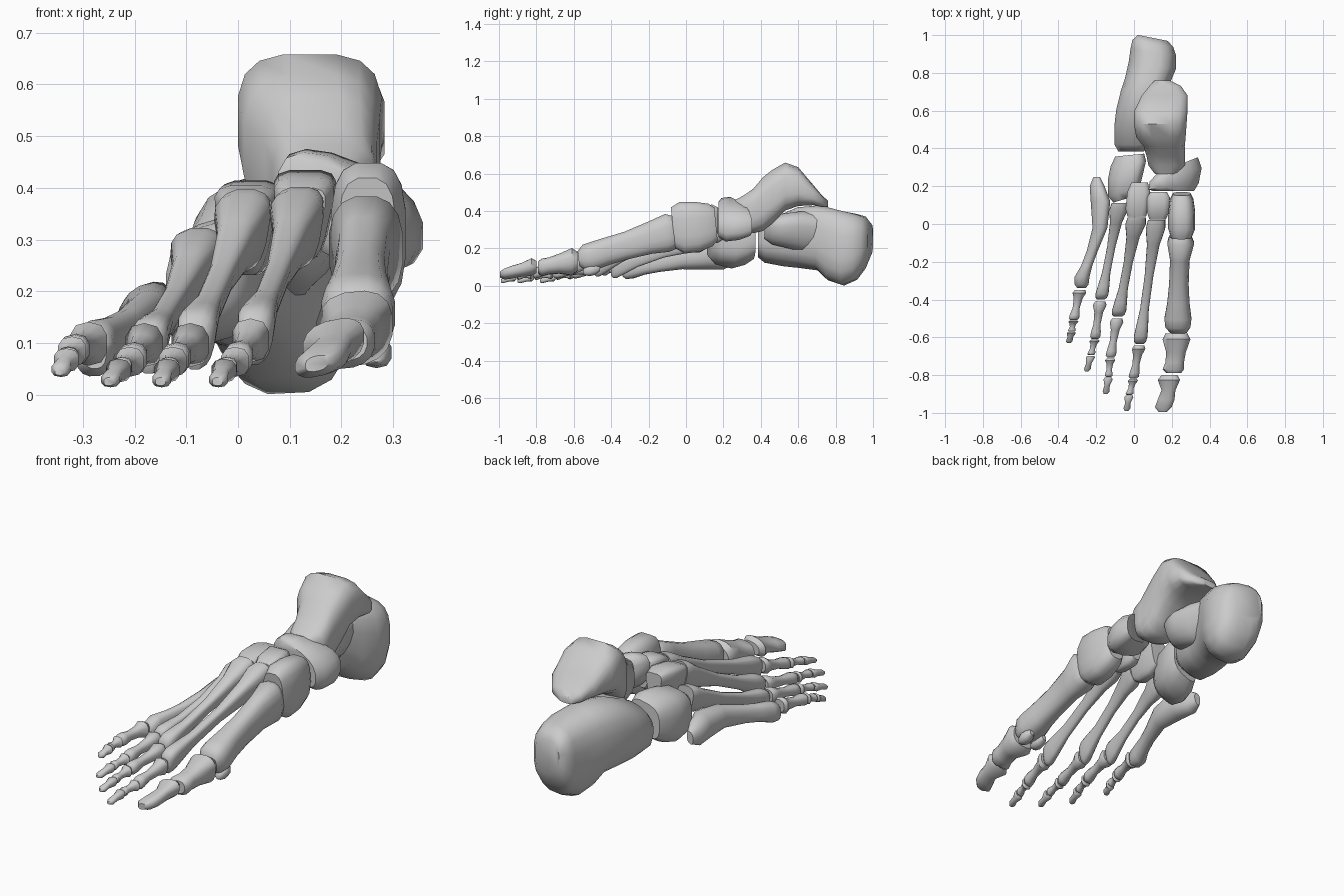
import bpy, bmesh
from math import cos, sin, pi, radians, copysign


def loft(name, rings, n=2.5, taper=0, roll=(0, 0), kx=(0, 0), kz=0, sides=16):
    """Skin rings (y, x0, x1, z0, z1). taper widens the top; roll shears z along x and
    kx slants y along x (first, last ring); kz slants y along z."""
    bm = bmesh.new()
    loops = []
    for r, (y, x0, x1, z0, z1) in enumerate(rings):
        t = r / (len(rings) - 1)
        slant, tilt = (p[0] + (p[1] - p[0]) * t for p in (kx, roll))
        loop = []
        for i in range(sides):
            a = 2 * pi * (i + .5) / sides
            u = copysign(abs(cos(a)) ** (2 / n), cos(a))
            v = copysign(abs(sin(a)) ** (2 / n), sin(a))
            dx = u * (x1 - x0) / 2 * (1 + taper * (v - abs(taper) / 2))
            dz = v * (z1 - z0) / 2 + tilt * dx
            loop.append(bm.verts.new(((x0 + x1) / 2 + dx, y + slant * dx + kz * dz,
                                      (z0 + z1) / 2 + dz)))
        loops.append(loop)
    for a, b in zip(loops, loops[1:]):
        for i in range(sides):
            j = (i + 1) % sides
            bm.faces.new((a[i], a[j], b[j], b[i]))
    bm.faces.new(loops[0])
    bm.faces.new(loops[-1])
    bmesh.ops.recalc_face_normals(bm, faces=bm.faces)
    me = bpy.data.meshes.new(name)
    bm.to_mesh(me)
    bm.free()
    me.shade_smooth()
    me.set_sharp_from_angle(angle=radians(48))
    ob = bpy.data.objects.new(name, me)
    bpy.context.collection.objects.link(ob)
    return ob


def shaft(name, a, b, w, h, profile, **kw):
    """Long bone from a to b; profile holds (t, width factor, height factor)."""
    rings = []
    for t, fw, fh in profile:
        x, y, z = (p + (q - p) * t for p, q in zip(a, b))
        rings.append((y, x - w * fw / 2, x + w * fw / 2, z - h * fh / 2, z + h * fh / 2))
    return loft(name, rings, **kw)


# Heel bone with its inner shelf
loft("heel_bone", [
    (.385, -.085, .055, .16, .29), (.42, -.105, .08, .13, .33), (.52, -.105, .10, .11, .38),
    (.60, -.095, .125, .10, .415), (.70, -.07, .165, .085, .425), (.755, -.05, .19, .03, .42),
    (.84, -.03, .225, .0, .40), (.91, -.02, .225, .03, .385), (.955, -.01, .21, .09, .37),
    (.985, .02, .18, .16, .33)], n=2.8, kx=(0, -.2), roll=(.35, -.1))
loft("heel_shelf", [
    (.42, .03, .13, .25, .33), (.46, .0, .19, .22, .375),
    (.54, -.02, .205, .20, .39), (.62, -.02, .185, .18, .40), (.70, -.02, .165, .18, .39)],
    taper=.25)

# Ankle bone
loft("ankle_bone", [
    (.265, .11, .23, .34, .46), (.31, .075, .27, .30, .485), (.36, .065, .27, .28, .52),
    (.41, .05, .27, .29, .58), (.46, .01, .275, .33, .62), (.53, -.002, .28, .40, .66),
    (.60, .0, .285, .425, .635), (.68, .04, .285, .43, .54), (.73, .08, .25, .42, .48),
    (.76, .11, .19, .42, .455)], n=3.2)

# Mid-foot bones
loft("navicular_bone", [
    (.175, .10, .32, .275, .435), (.20, .075, .345, .255, .45),
    (.26, .08, .36, .265, .455), (.31, .12, .34, .28, .435)], roll=(-.38, -.38), kx=(0, .4))
loft("inner_wedge_bone", [
    (-.07, .195, .305, .2, .42), (-.02, .18, .325, .17, .45), (.06, .18, .325, .18, .45),
    (.13, .19, .315, .21, .44), (.16, .205, .3, .24, .42)], n=3, kz=-.1)
loft("middle_wedge_bone", [
    (.025, .085, .165, .27, .40), (.06, .075, .18, .26, .42),
    (.14, .075, .185, .26, .435), (.17, .09, .17, .28, .42)], n=4, taper=.35)
loft("outer_wedge_bone", [
    (.04, -.03, .06, .25, .39), (.08, -.04, .07, .23, .405),
    (.17, -.03, .08, .23, .415), (.22, -.01, .07, .26, .40)], n=4, taper=.35)
loft("cuboid_bone", [
    (.13, -.11, .0, .16, .30), (.17, -.14, .03, .12, .33), (.25, -.14, .05, .10, .34),
    (.32, -.125, .065, .12, .34), (.365, -.10, .055, .15, .32)], n=3, kx=(.3, .1),
    roll=(.3, .3))

# First and fifth metatarsals, which have their own shapes
loft("metatarsal_1", [
    (-.065, .185, .305, .195, .375), (-.10, .175, .32, .18, .385), (-.19, .19, .295, .17, .345),
    (-.32, .185, .29, .14, .29), (-.42, .175, .295, .11, .26), (-.50, .16, .305, .08, .235),
    (-.545, .165, .30, .08, .22), (-.575, .19, .28, .105, .185)], n=2.6, kz=-.12)
loft("metatarsal_5", [
    (.25, -.215, -.18, .11, .17), (.20, -.235, -.155, .09, .20), (.12, -.23, -.125, .09, .215),
    (-.02, -.22, -.14, .09, .20), (-.14, -.25, -.19, .075, .165),
    (-.22, -.28, -.22, .06, .15), (-.28, -.315, -.235, .04, .145),
    (-.32, -.315, -.24, .035, .13), (-.34, -.30, -.255, .05, .11)], roll=(.4, 0))

# Slim metatarsals 2 to 4
LONG = [(0, .9, .9), (.07, 1, 1), (.2, .65, .72), (.45, .45, .45), (.72, .45, .48),
        (.86, .62, .68), (.94, .7, .78), (.98, .62, .7), (1, .4, .45)]
for num, a, b, w, h in [
        (2, (.12, .02, .335), (.03, -.635, .105), .10, .15),
        (3, (.015, .035, .33), (-.085, -.49, .095), .105, .15),
        (4, (-.075, .11, .26), (-.175, -.40, .085), .095, .14)]:
    shaft(f"metatarsal_{num}", a, b, w, h, LONG, taper=.25, n=2.8)

# Small toes: three bones each, joined end to end
TOE = [(.02, .75, .75), (.12, 1, 1), (.3, .65, .68), (.6, .52, .55),
       (.82, .72, .7), (.93, .76, .7), (.99, .5, .45)]
TIP = [(.03, .8, .7), (.15, 1, 1), (.5, .6, .7), (.85, .75, .65), (1, .4, .35)]
toes = {
    2: [(.028, -.64, .11), (-.003, -.82, .065), (-.025, -.905, .05), (-.04, -.99, .025)],
    3: [(-.088, -.495, .10), (-.125, -.71, .065), (-.135, -.81, .05), (-.15, -.90, .025)],
    4: [(-.178, -.405, .10), (-.207, -.61, .065), (-.228, -.695, .05), (-.25, -.78, .025)],
    5: [(-.285, -.345, .10), (-.32, -.51, .085), (-.33, -.57, .07), (-.345, -.63, .045)]}
for num, (a, b, c, d) in toes.items():
    shaft(f"toe_{num}_base", a, b, .075, .085, TOE, sides=10)
    shaft(f"toe_{num}_middle", b, c, .056, .058, TOE, sides=10)
    shaft(f"toe_{num}_tip", c, d, .05, .046, TIP, sides=10)

# Big toe
loft("big_toe_base", [
    (-.58, .165, .285, .08, .18), (-.61, .15, .30, .055, .20), (-.68, .17, .275, .065, .17),
    (-.735, .165, .265, .06, .15), (-.77, .15, .265, .05, .145), (-.79, .17, .25, .065, .13)],
    roll=(.1, .1))
loft("big_toe_tip", [
    (-.80, .145, .23, .07, .13), (-.825, .125, .245, .055, .145), (-.88, .145, .22, .05, .12),
    (-.93, .125, .215, .04, .105), (-.97, .11, .20, .035, .09), (-.995, .13, .175, .045, .075)],
    roll=(.2, .2))

# Two small seed-shaped bones under the ball of the foot
for side, x in (("outer", .19), ("inner", .268)):
    shaft(f"{side}_seed_bone", (x, -.46, .09), (x, -.55, .075), .06, .06,
          [(0, .4, .4), (.25, .9, .9), (.6, 1, 1), (.9, .7, .7), (1, .4, .4)], sides=10)
